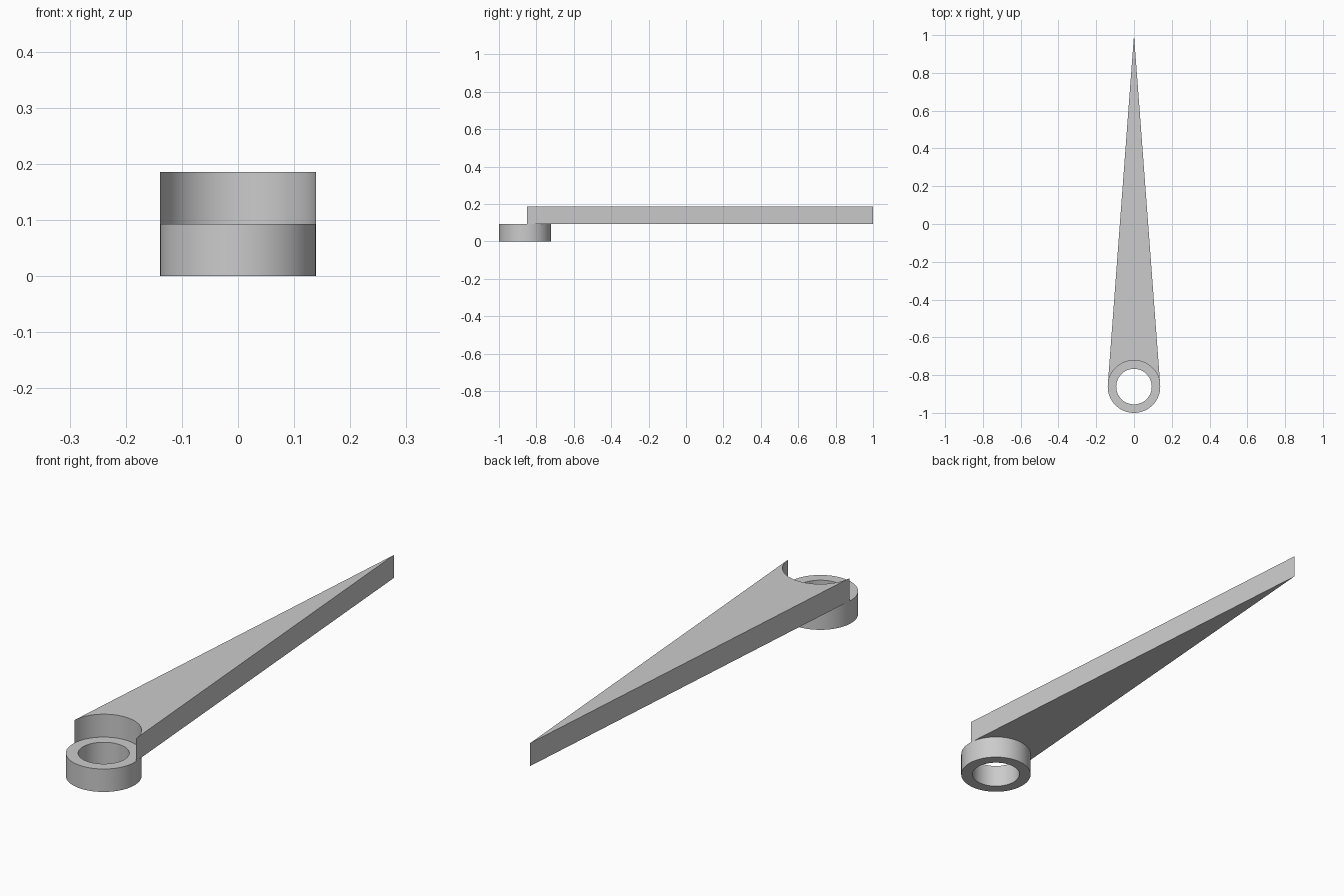
import bpy, bmesh, math

cube = bpy.data.objects.get("Cube")
if cube:
    bpy.data.objects.remove(cube, do_unlink=True)

RADIUS, BORE, THICK = 0.139, 0.094, 0.093
HUB_Y, TIP_Y = -0.861, 1.0
SEGMENTS = 96

grey = bpy.data.materials.new("light grey")
grey.use_nodes = True
colour = (0.6, 0.6, 0.6, 1)
grey.diffuse_color = colour
grey.node_tree.nodes["Principled BSDF"].inputs["Base Color"].default_value = colour


def arc(radius, start, end, count):
    """Points on an arc around the hub axis."""
    angles = [start + (end - start) * i / count for i in range(count + 1)]
    return [(radius * math.cos(a), HUB_Y + radius * math.sin(a)) for a in angles]


def finish(name, bm):
    bmesh.ops.recalc_face_normals(bm, faces=bm.faces)
    mesh = bpy.data.meshes.new(name)
    bm.to_mesh(mesh)
    bm.free()
    mesh.materials.append(grey)
    obj = bpy.data.objects.new(name, mesh)
    bpy.context.collection.objects.link(obj)
    bpy.ops.object.select_all(action="DESELECT")
    obj.select_set(True)
    bpy.context.view_layer.objects.active = obj
    bpy.ops.object.shade_smooth_by_angle(angle=math.radians(30))
    return obj


# Hub ring: four circles joined into a closed tube
bm = bmesh.new()
loops = []
for radius, z in ((RADIUS, 0), (RADIUS, THICK), (BORE, THICK), (BORE, 0)):
    points = arc(radius, 0, math.tau, SEGMENTS)[:-1]
    loops.append([bm.verts.new((x, y, z)) for x, y in points])
for k in range(4):
    a, b = loops[k], loops[(k + 1) % 4]
    for i in range(SEGMENTS):
        j = (i + 1) % SEGMENTS
        bm.faces.new((a[i], a[j], b[j], b[i]))
finish("hub_ring", bm)

# Pointer blade: sides tangent to the hub, hollowed at its root by the hub arc
tangent = math.asin(RADIUS / (TIP_Y - HUB_Y))
outline = arc(RADIUS, tangent, math.pi - tangent, SEGMENTS // 2) + [(0, TIP_Y)]
bm = bmesh.new()
bottom = [bm.verts.new((x, y, THICK)) for x, y in outline]
top = [bm.verts.new((x, y, 2 * THICK)) for x, y in outline]
tip = len(outline) - 1
for i in range(len(outline)):
    j = (i + 1) % len(outline)
    bm.faces.new((bottom[i], bottom[j], top[j], top[i]))
    # Caps fan out from the tip
    if i < tip - 1:
        for side in (bottom, top):
            bm.faces.new((side[tip], side[i], side[j]))
finish("pointer_blade", bm)
